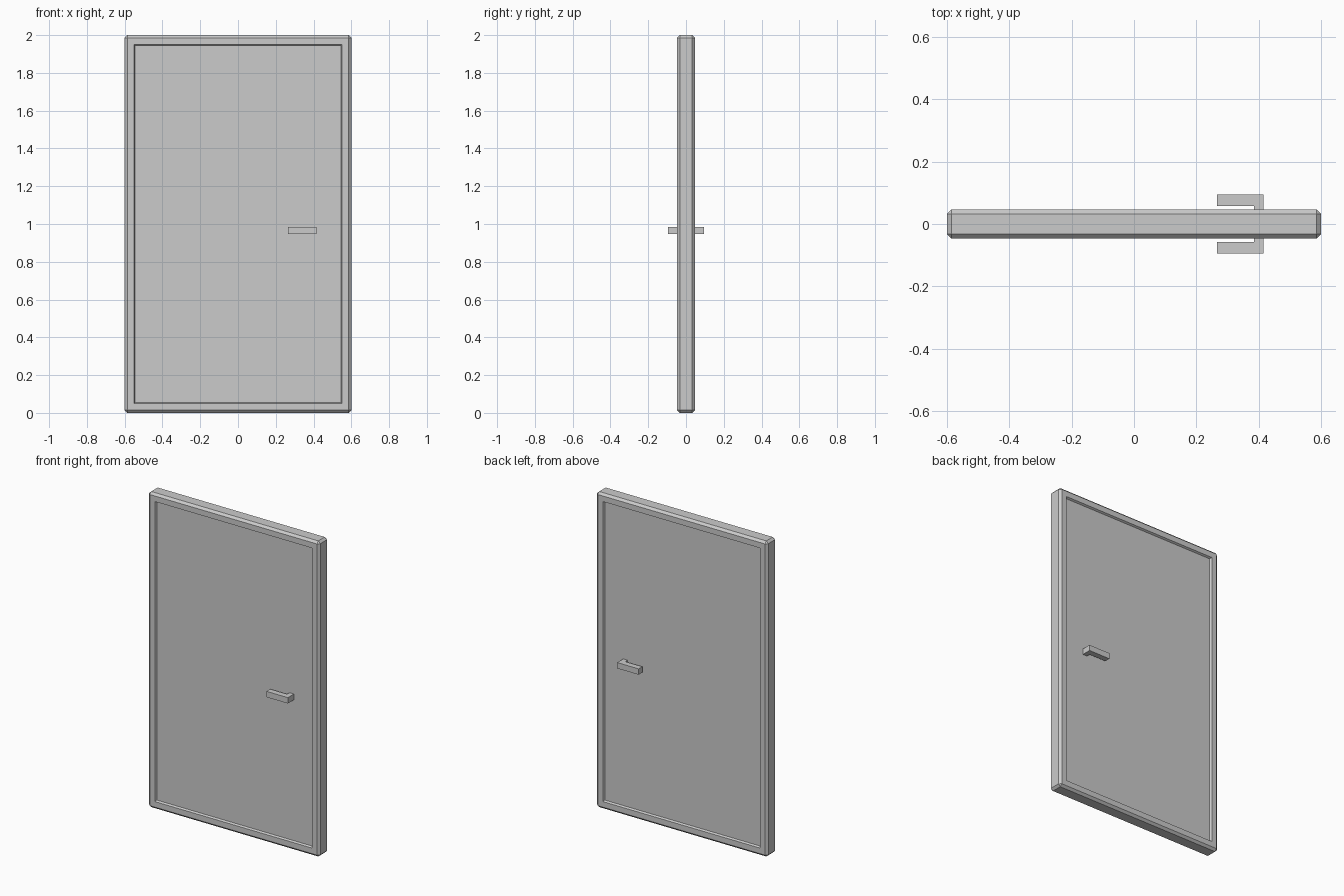
import bpy, bmesh

if "Cube" in bpy.data.objects:
    bpy.data.objects.remove(bpy.data.objects["Cube"])

W, H, T = 1.2, 2.0, 0.093      # door width, height, thickness
CHAMFER = 0.014


def finish(name, bm):
    bmesh.ops.recalc_face_normals(bm, faces=bm.faces)
    mesh = bpy.data.meshes.new(name)
    bm.to_mesh(mesh)
    bm.free()
    obj = bpy.data.objects.new(name, mesh)
    bpy.context.collection.objects.link(obj)
    return obj


# Door slab: chamfered box with a shallow sloped recess on both faces
bm = bmesh.new()
bmesh.ops.create_cube(bm, size=1)
for v in bm.verts:
    v.co.x *= W
    v.co.y *= T
    v.co.z = (v.co.z + 0.5) * H
bmesh.ops.bevel(bm, geom=bm.edges[:], offset=CHAMFER, segments=1,
                profile=0.5, affect='EDGES')
bm.normal_update()
for side in (-1, 1):
    panel = next(f for f in bm.faces if f.normal.y * side > 0.99)
    bmesh.ops.inset_region(bm, faces=[panel], thickness=0.05)
    bmesh.ops.inset_region(bm, faces=[panel], thickness=0.009, depth=-0.012)
finish("door_slab", bm)

# Lever handle: L-shaped profile in plan, extruded upward
X0, X1, POST_X = 0.266, 0.416, 0.385
Y_OUT, Y_IN, Y_DOOR = -0.095, -0.058, -0.03
Z0, Z1 = 0.948, 0.985
profile = [(X0, Y_OUT), (X1, Y_OUT), (X1, Y_DOOR),
           (POST_X, Y_DOOR), (POST_X, Y_IN), (X0, Y_IN)]
bm = bmesh.new()
base = bm.faces.new([bm.verts.new((x, y, Z0)) for x, y in profile])
top = bmesh.ops.extrude_face_region(bm, geom=[base], use_keep_orig=True)
for v in top["geom"]:
    if isinstance(v, bmesh.types.BMVert):
        v.co.z = Z1
handle = finish("lever_handles", bm)

# Matching handle on the back
mirror = handle.modifiers.new("back_handle", 'MIRROR')
mirror.use_axis = (False, True, False)
mirror.use_mirror_merge = False
